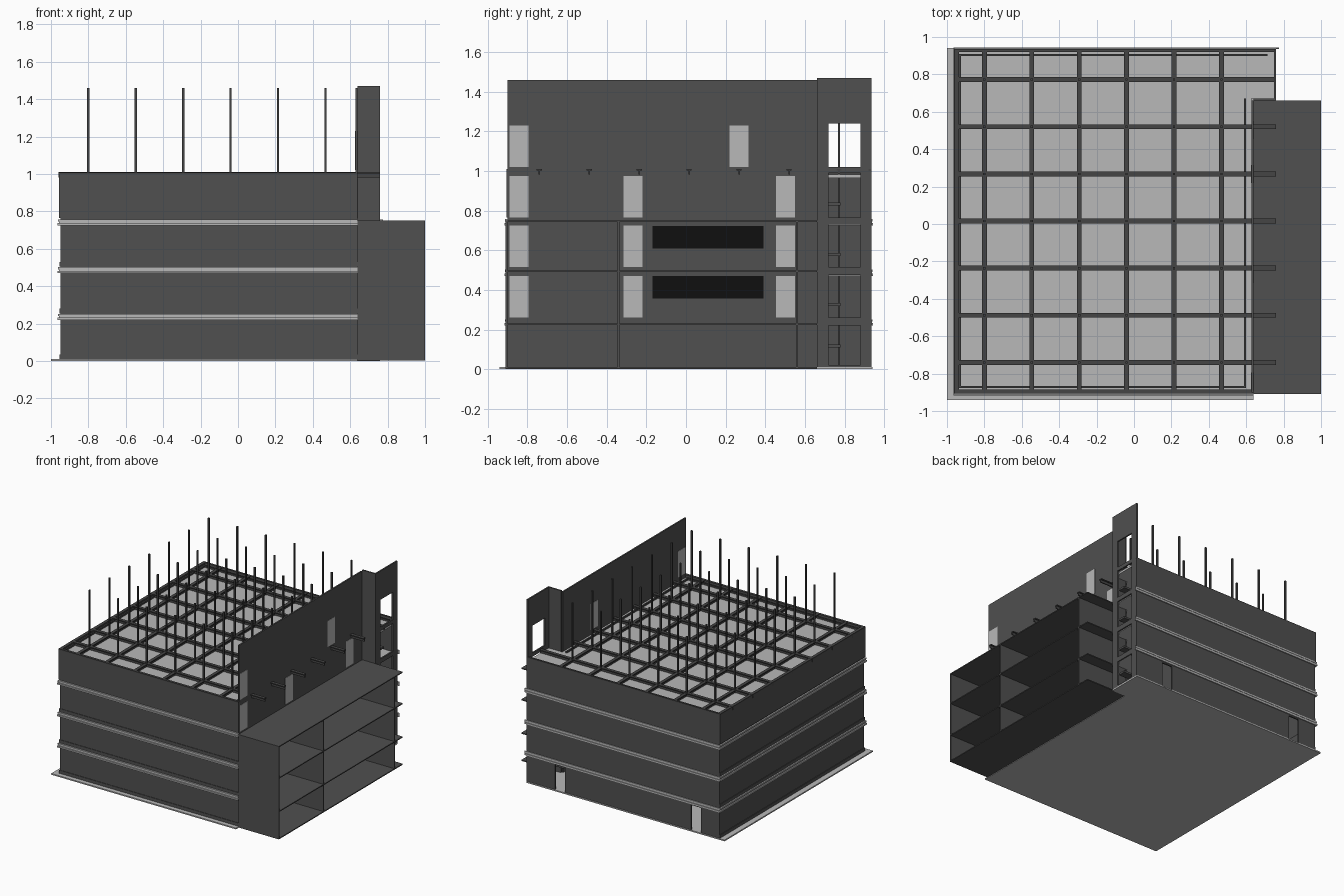
import bpy, bmesh

if "Cube" in bpy.data.objects:
    bpy.data.objects.remove(bpy.data.objects["Cube"])


def material(name, v):
    m = bpy.data.materials.new(name)
    m.diffuse_color = (v, v, v, 1)
    m.use_nodes = True
    m.node_tree.nodes["Principled BSDF"].inputs["Base Color"].default_value = m.diffuse_color
    return m


DARK = material("dark grey wall", 0.08)
STEEL = material("steel grey", 0.06)
LIGHT = material("light grey slab", 0.48)
BLACK = material("black glass", 0.005)


def boxes(name, mat, items):
    """One object made of boxes (x0, x1, y0, y1, z0, z1)."""
    bm = bmesh.new()
    for x0, x1, y0, y1, z0, z1 in items:
        v = [bm.verts.new((x, y, z)) for z in (z0, z1)
             for x, y in ((x0, y0), (x1, y0), (x1, y1), (x0, y1))]
        for f in ((3, 2, 1, 0), (4, 5, 6, 7), (0, 1, 5, 4),
                  (1, 2, 6, 5), (2, 3, 7, 6), (3, 0, 4, 7)):
            bm.faces.new([v[i] for i in f])
    me = bpy.data.meshes.new(name)
    bm.to_mesh(me)
    bm.free()
    me.materials.append(mat)
    ob = bpy.data.objects.new(name, me)
    bpy.context.collection.objects.link(ob)
    return ob


XL, XR, XT = -0.95, 0.64, 0.76      # left wall, right wall, tower wall
YF, YB, YT = -0.90, 0.935, 0.66     # front wall, back wall, tower return
T = 0.012                           # wall thickness
LEVELS = (0.22, 0.47, 0.725)        # undersides of the floors

# ground slab
boxes("ground_slab", LIGHT, [(-1, XR, -0.94, 0.94, 0, 0.01),
                             (XR, XT, YT, 0.94, 0, 0.01)])

# perimeter walls; the back wall has two ground floor door openings
boxes("front_wall", DARK, [(XL, XR, YF, YF + T, 0.01, 1.0)])
boxes("left_wall", DARK, [(XL, XL + T, YF, YB, 0.01, 1.0)])
doors = [(-0.79, -0.70), (0.42, 0.51)]
cuts = [XL] + [x for d in doors for x in d] + [XT]
boxes("back_wall", DARK, [(XL, XT, YB - T, YB, 0.21, 1.0)] +
      [(cuts[i], cuts[i + 1], YB - T, YB, 0.01, 0.21) for i in (0, 2, 4)])
boxes("tall_right_wall", DARK, [(XR - T, XR, YF, YT, 0.01, 1.46)])

# skirting strips at the foot of every storey, and slightly wider top storey
strips = []
for z in (0.01, 0.255, 0.505):
    strips += [(XL - 0.005, XR, YF - 0.004, YF, z, z + 0.025),
               (XL - 0.005, XL, YF, YB, z, z + 0.025)]
strips += [(XL - 0.008, XR, YF - 0.005, YF, 0.765, 1.0),
           (XL - 0.008, XL, YF, YB, 0.765, 1.0)]
boxes("wall_strips", DARK, strips)

# floors, with pairs of light ledges outside
floors, ledges = [], []
for z in LEVELS:
    floors += [(XL + T, XR - T, YF + T, YB - T, z, z + 0.03),
               (XR - T, XT - T, YT + T, YB - T, z, z + 0.012)]
    for a, b, d in ((0, 0.012, 0.016), (0.012, 0.02, 0.006), (0.02, 0.032, 0.012)):
        ledges += [(XL - d, XR, YF - d, YF, z + a, z + b),
                   (XL - d, XL, YF, YB, z + a, z + b),
                   (XL - d, XT + 0.015, YB, YB + d * 0.5, z + a, z + b)]
boxes("floor_slabs", LIGHT, floors)
boxes("floor_ledges", LIGHT, ledges)

# roof deck and its inset kerb
boxes("roof_deck", LIGHT, [(XL + T, XR - T, YF + T, YB - T, 0.965, 0.982),
                           (XR - T, XT - T, YT + T, YB - T, 0.965, 0.982)])
boxes("roof_kerb", STEEL, [(-0.937, -0.925, -0.878, 0.907, 0.98, 0.995),
                           (-0.937, 0.60, -0.878, -0.866, 0.98, 0.995),
                           (0.588, 0.60, -0.878, 0.67, 0.98, 0.995),
                           (-0.937, 0.715, 0.897, 0.909, 0.98, 0.995)])

# roof beams: paired flanges on a web, in both directions, and edge beams
xs = [-0.80 + 0.2535 * i for i in range(6)]
ys = [-0.74 + 0.252 * i for i in range(7)]
beams = []
for x in xs:
    beams += [(x - 0.013, x + 0.013, YF, YB, 1.0, 1.008),
              (x - 0.004, x + 0.004, YF, YB, 0.982, 1.0)]
for y in ys:
    beams += [(XL - 0.01, XT, y - 0.013, y + 0.013, 1.002, 1.010),
              (XL - 0.01, XT, y - 0.004, y + 0.004, 0.982, 1.002)]
beams += [(XL - 0.01, XR, YF - 0.005, YF + 0.015, 1.0, 1.009),
          (XL - 0.01, XT, YB - 0.015, YB, 1.0, 1.009),
          (XL - 0.01, XL + 0.015, YF, YB, 1.0, 1.009)]
boxes("roof_beams", STEEL, beams)

# columns rising through the roof at every crossing
boxes("columns", STEEL, [(x - 0.006, x + 0.006, y - 0.006, y + 0.006, 0.01, 1.46)
                         for x in xs for y in ys])

# stair tower: outer wall with a stack of openings, and return wall
opens = [(0.02, 0.22), (0.26, 0.475), (0.515, 0.73), (0.765, 0.99), (1.02, 1.24)]
tower = [(XT - T, XT, YT, 0.72, 0.01, 1.47), (XT - T, XT, 0.88, YB, 0.01, 1.47),
         (XR, XT - T, YT, YT + T, 0.01, 1.47)]
z = 0.01
for lo, hi in opens + [(1.47, 1.47)]:
    tower.append((XT - T, XT, 0.72, 0.88, z, lo))
    z = hi
boxes("stair_tower", DARK, tower)
boxes("stair_landings", DARK, [(0.50, XT - T, 0.72, 0.78, z + 0.10, z + 0.115)
                               for z in LEVELS + (0.01,)])

# side wing: open shelves with cross walls
boxes("wing_floors", DARK, [(XR, 1.0, -0.91, YT, z, z + 0.008)
                            for z in (0.004, 0.222, 0.49, 0.742)])
boxes("wing_cross_walls", DARK, [(XR, 1.0, y, y + 0.01, 0.004, 0.75)
                                 for y in (-0.91, -0.345, 0.555)])

# light door panels on the tall wall (both faces)
panels = []
for z0, z1, starts in ((0.26, 0.47, (-0.89, -0.315, 0.455)),
                       (0.515, 0.725, (-0.89, -0.315, 0.455)),
                       (0.765, 0.975, (-0.89, -0.315, 0.455)),
                       (1.02, 1.23, (-0.89, 0.22))):
    panels += [(XR - T - 0.002, XR + 0.002, y, y + 0.095, z0, z1) for y in starts]
boxes("door_panels", LIGHT, panels)

# dark ground floor doors and black windows inside the wing
boxes("ground_doors", DARK, [(XR, XR + 0.003, a, b, 0.012, 0.205) for a, b in
      ((-0.89, -0.79), (-0.315, -0.22), (-0.10, 0.09), (0.14, 0.33), (0.46, 0.55))])
boxes("black_windows", BLACK, [(XR, XR + 0.003, -0.17, 0.39, z, z + 0.112)
                               for z in (0.357, 0.61)])
